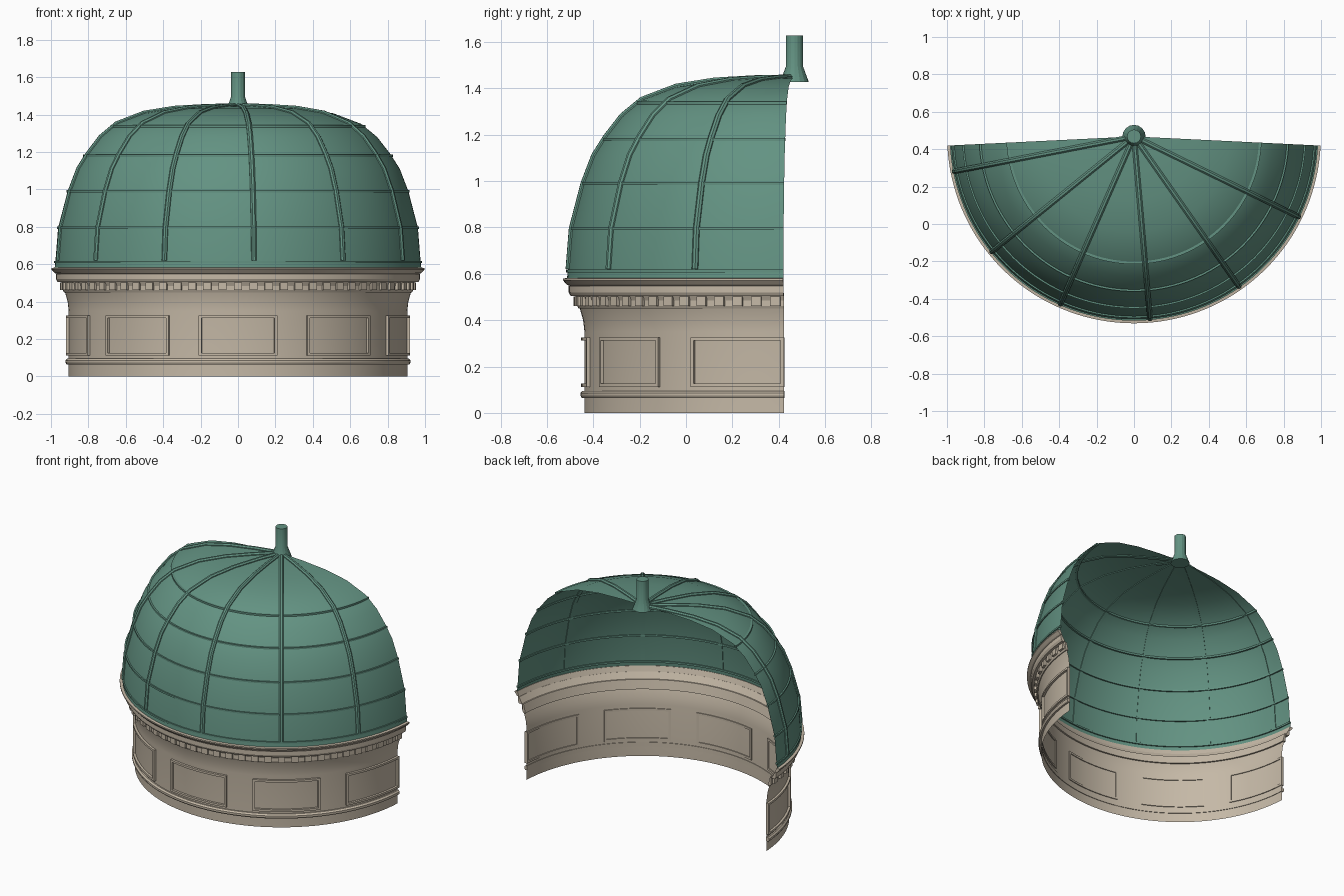
import bpy, bmesh, math
from mathutils import Vector

if "Cube" in bpy.data.objects:
    bpy.data.objects.remove(bpy.data.objects["Cube"], do_unlink=True)

CY = 0.468                 # y of the dome axis
HALF = 87.2                # half sweep either side of the front, degrees


def material(name, rgb):
    m = bpy.data.materials.new(name)
    m.use_nodes = True
    m.diffuse_color = (*rgb, 1)
    m.node_tree.nodes["Principled BSDF"].inputs["Base Color"].default_value = (*rgb, 1)
    return m


GREEN = material("copper_green", (0.125, 0.29, 0.225))
STONE = material("warm_stone", (0.56, 0.485, 0.385))


def polar(r, deg, z):
    """Point at an angle measured from the front, positive towards +x."""
    a = math.radians(deg)
    return Vector((r * math.sin(a), CY - r * math.cos(a), z))


def finish(name, bm, mat, smooth=True):
    bmesh.ops.recalc_face_normals(bm, faces=bm.faces)
    me = bpy.data.meshes.new(name)
    bm.to_mesh(me)
    bm.free()
    me.materials.append(mat)
    ob = bpy.data.objects.new(name, me)
    bpy.context.collection.objects.link(ob)
    if smooth:
        bpy.ops.object.select_all(action="DESELECT")
        ob.select_set(True)
        bpy.context.view_layer.objects.active = ob
        bpy.ops.object.shade_smooth_by_angle(angle=math.radians(20))
    return ob


def sweep(bm, profile, a0=-HALF, a1=HALF, closed=True, step=2.5):
    """Revolve an (r, z) profile between two angles."""
    n = max(1, round((a1 - a0) / step))
    rows = [[bm.verts.new(polar(r, a0 + (a1 - a0) * i / n, z)) for r, z in profile]
            for i in range(n + 1)]
    k = len(profile)
    for p, q in zip(rows, rows[1:]):
        for j in range(k if closed else k - 1):
            m = (j + 1) % k
            bm.faces.new((p[j], q[j], q[m], p[m]))
    if closed:
        bm.faces.new(rows[0])
        bm.faces.new(rows[-1][::-1])


def box(r0, r1, z0, z1):
    return [(r0, z0), (r1, z0), (r1, z1), (r0, z1)]


def revolved(name, profile, mat, closed=True):
    bm = bmesh.new()
    sweep(bm, profile, closed=closed)
    return finish(name, bm, mat)


# Drum wall with its flared top
revolved("drum_wall", [(0.906, 0), (0.906, 0.35), (0.912, 0.40), (0.926, 0.45),
                       (0.945, 0.505), (0.972, 0.55), (0.982, 0.575)], STONE, False)

# Stone mouldings
revolved("base_moulding", [(0.902, 0.065), (0.918, 0.065), (0.924, 0.075),
                           (0.924, 0.085), (0.915, 0.095), (0.902, 0.095)], STONE)
revolved("dentil_bed", [(0.915, 0.45), (0.932, 0.45), (0.938, 0.462),
                        (0.938, 0.51), (0.93, 0.51)], STONE)
revolved("cornice", [(0.94, 0.505), (0.966, 0.505), (0.974, 0.52),
                     (0.974, 0.548), (0.965, 0.548)], STONE)
revolved("roof_rim", [(0.965, 0.546), (0.982, 0.553), (0.999, 0.572),
                      (0.999, 0.58), (0.978, 0.582)], STONE)

# Dentils
bm = bmesh.new()
for i in range(35):
    a = (i - 17) * 5
    sweep(bm, box(0.93, 0.953, 0.462, 0.502), a - 1.3, a + 1.3)
finish("dentils", bm, STONE, False)

# Raised wall panel frames
bm = bmesh.new()
for i in range(-2, 3):
    c, w, t = i * 37, 13.2, 0.9
    for z in (0.112, 0.312):
        sweep(bm, box(0.9, 0.921, z, z + 0.014), c - w, c + w)
    for s in (-w, w - t):
        sweep(bm, box(0.9, 0.921, 0.126, 0.312), c + s, c + s + t)
finish("panel_frames", bm, STONE)

# Dome shell
DOME = [(0.982, 0.575), (0.977, 0.62), (0.963, 0.795), (0.912, 0.99), (0.866, 1.11),
        (0.815, 1.19), (0.745, 1.28), (0.66, 1.35), (0.51, 1.407), (0.345, 1.433),
        (0.17, 1.443), (0.015, 1.446)]
revolved("dome_shell", DOME, GREEN, False)


def radius_at(z):
    for (r0, z0), (r1, z1) in zip(DOME, DOME[1:]):
        if z0 <= z <= z1:
            return r0 + (r1 - r0) * (z - z0) / (z1 - z0)


# Horizontal seams
bm = bmesh.new()
for z in (0.612, 0.795, 0.99, 1.18, 1.337):
    r = radius_at(z)
    sweep(bm, box(r - 0.008, r + 0.007, z - 0.006, z + 0.006))
finish("dome_seams", bm, GREEN)

# Ribs: a stepped section swept up the dome profile
SECTION = [(-0.014, -0.005), (-0.014, 0.006), (-0.006, 0.014),
           (0.006, 0.014), (0.014, 0.006), (0.014, -0.005)]
bm = bmesh.new()
path = DOME[1:]
for deg in (-79, -51, -23.7, 5, 35, 64):
    side = polar(1, deg + 90, 0) - polar(0, 0, 0)
    rows = []
    for i, (r, z) in enumerate(path):
        ra, za = path[max(i - 1, 0)]
        rb, zb = path[min(i + 1, len(path) - 1)]
        n = Vector((zb - za, ra - rb)).normalized()
        rows.append([bm.verts.new(polar(r + n.x * h, deg, z + n.y * h) + side * w)
                     for w, h in SECTION])
    for p, q in zip(rows, rows[1:]):
        for j in range(len(SECTION)):
            m = (j + 1) % len(SECTION)
            bm.faces.new((p[j], p[m], q[m], q[j]))
    bm.faces.new(rows[0])
    bm.faces.new(rows[-1])
finish("dome_ribs", bm, GREEN)

# Finial: flared foot and post
bm = bmesh.new()
rings = []
for r, z in ((0.062, 1.427), (0.037, 1.495), (0.037, 1.628)):
    rings.append([bm.verts.new(polar(r, i * 22.5, z)) for i in range(16)])
for p, q in zip(rings, rings[1:]):
    for j in range(16):
        m = (j + 1) % 16
        bm.faces.new((p[j], p[m], q[m], q[j]))
bm.faces.new(rings[0])
bm.faces.new(rings[-1])
finish("finial", bm, GREEN)
